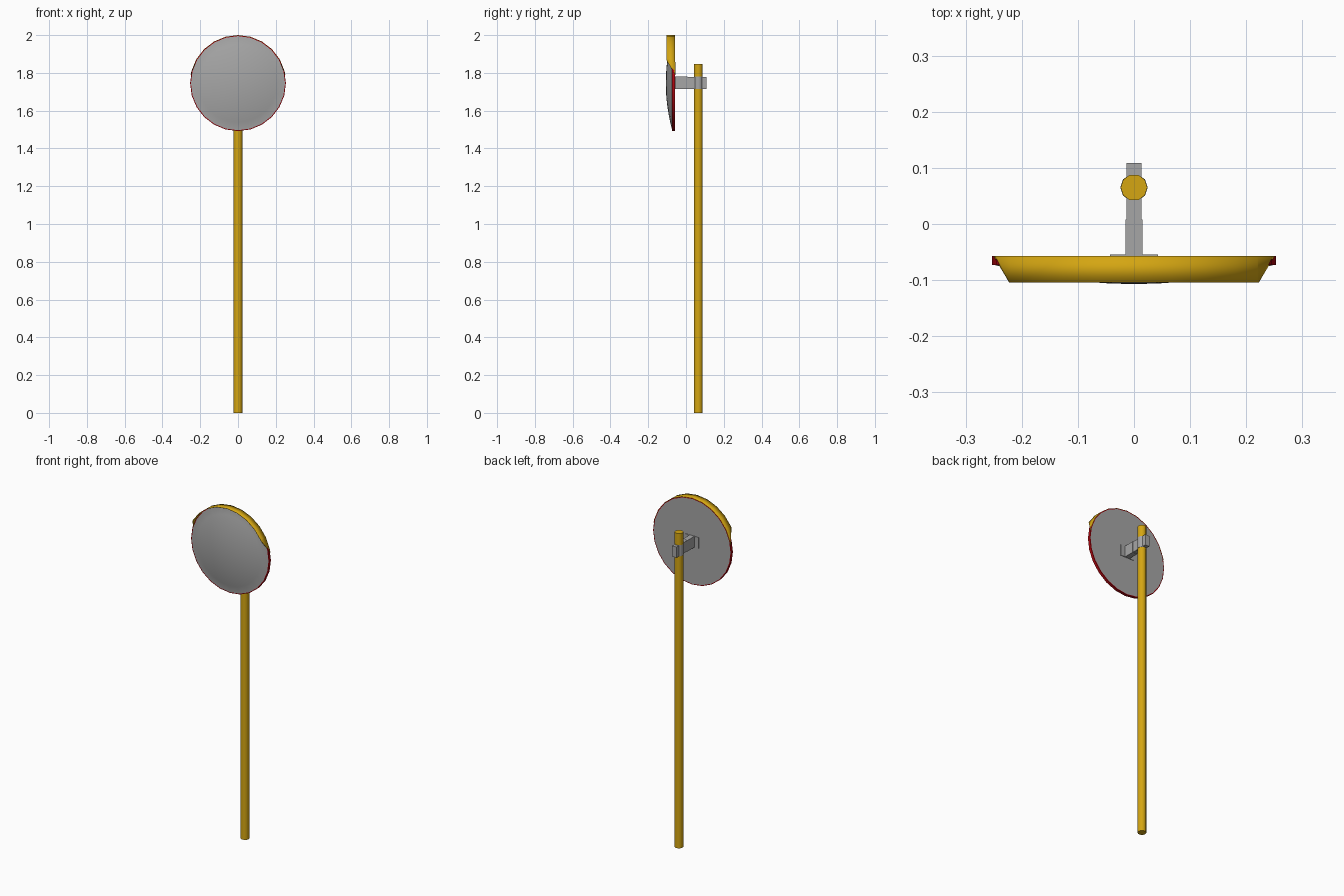
import bpy, bmesh, math

if "Cube" in bpy.data.objects:
    bpy.data.objects.remove(bpy.data.objects["Cube"])

CZ = 1.7455          # height of mirror centre
SEG = 24             # sides of the mirror disc


def mat(name, rgb):
    m = bpy.data.materials.new(name)
    m.diffuse_color = (*rgb, 1)
    m.use_nodes = True
    m.node_tree.nodes["Principled BSDF"].inputs["Base Color"].default_value = m.diffuse_color
    return m


yellow = mat("yellow paint", (0.66, 0.38, 0.006))
red = mat("red rim", (0.45, 0.002, 0.005))
grey = mat("grey metal", (0.38, 0.38, 0.38))


def make(name, bm, *mats, smooth=None):
    bmesh.ops.remove_doubles(bm, verts=bm.verts, dist=1e-5)
    bmesh.ops.recalc_face_normals(bm, faces=bm.faces)
    me = bpy.data.meshes.new(name)
    bm.to_mesh(me)
    bm.free()
    ob = bpy.data.objects.new(name, me)
    bpy.context.collection.objects.link(ob)
    for m in mats:
        me.materials.append(m)
    if smooth:
        bpy.ops.object.select_all(action='DESELECT')
        ob.select_set(True)
        bpy.context.view_layer.objects.active = ob
        bpy.ops.object.shade_smooth_by_angle(angle=math.radians(smooth))
    return ob


def prism(name, r, z0, z1, y, m, sides=10):
    bm = bmesh.new()
    rings = [[bm.verts.new((r * math.cos(i * math.tau / sides),
                            y + r * math.sin(i * math.tau / sides), z))
              for i in range(sides)] for z in (z0, z1)]
    for i in range(sides):
        j = (i + 1) % sides
        bm.faces.new((rings[0][i], rings[0][j], rings[1][j], rings[1][i]))
    bm.faces.new(rings[0])
    bm.faces.new(rings[1])
    return make(name, bm, m, smooth=40)


def box(name, hx, y0, y1, z0, z1, m):
    bm = bmesh.new()
    bmesh.ops.create_cube(bm, size=1)
    for v in bm.verts:
        v.co = (v.co.x * 2 * hx, (y0 + y1) / 2 + v.co.y * (y1 - y0),
                (z0 + z1) / 2 + v.co.z * (z1 - z0))
    return make(name, bm, m)


def polar(r, a, y):
    return (r * math.sin(a), y, CZ + r * math.cos(a))


# Pole
prism("pole", 0.0238, 0, 1.848, 0.065, yellow)

# Bracket: mounting plate, arm, clamp block and pole sleeve
box("bracket_plate", 0.043, -0.058, -0.0545, 1.715, 1.78, grey)
box("bracket_arm", 0.0155, -0.056, 0.008, 1.715, 1.78, grey)
box("bracket_clamp", 0.0138, 0.006, 0.109, 1.716, 1.779, grey)
prism("clamp_sleeve", 0.0244, 1.715, 1.78, 0.065, grey)

# Mirror: convex face, red rim and flat back, turned around the y axis
R, SAG = 0.249, 0.034
ball = (R * R + SAG * SAG) / (2 * SAG)
prof = []
for i in range(7):
    r = R * i / 6
    prof.append((r, -0.107 + ball - math.sqrt(ball * ball - r * r)))
prof += [(0.2535, -0.073), (0.2535, -0.057), (R, -0.057), (0, -0.057)]
bm = bmesh.new()
for (r0, y0), (r1, y1) in zip(prof, prof[1:]):
    is_rim = max(r0, r1) > R + 0.001
    for k in range(SEG):
        a, b = k * math.tau / SEG, (k + 1) * math.tau / SEG
        pts = [polar(r0, a, y0), polar(r1, a, y1), polar(r1, b, y1), polar(r0, b, y0)]
        if r0 == 0:
            pts = pts[:3]
        elif r1 == 0:
            pts = [pts[0], pts[1], pts[3]]
        f = bm.faces.new([bm.verts.new(p) for p in pts])
        f.material_index = 1 if is_rim else 0
make("mirror", bm, grey, red, smooth=30)

# Hood: thin arc over the top, ends slanting back
angs = [-80, -75] + list(range(-60, 61, 15)) + [75, 80]
bm = bmesh.new()
for a, b in zip(angs, angs[1:]):
    fa, fb = (max(-61, min(61, v)) for v in (a, b))
    pts = [polar(0.2545, math.radians(a), -0.057), polar(0.2545, math.radians(b), -0.057)]
    pts.append(polar(0.2545, math.radians(fb), -0.104))
    if fa != fb:
        pts.append(polar(0.2545, math.radians(fa), -0.104))
    bm.faces.new([bm.verts.new(p) for p in pts])
hood = make("hood", bm, yellow, smooth=30)
# normals outward so the thickness goes inward
if hood.data.polygons[5].normal.z < 0:
    hood.data.flip_normals()
s = hood.modifiers.new("thickness", 'SOLIDIFY')
s.thickness = 0.002
s.offset = -1
